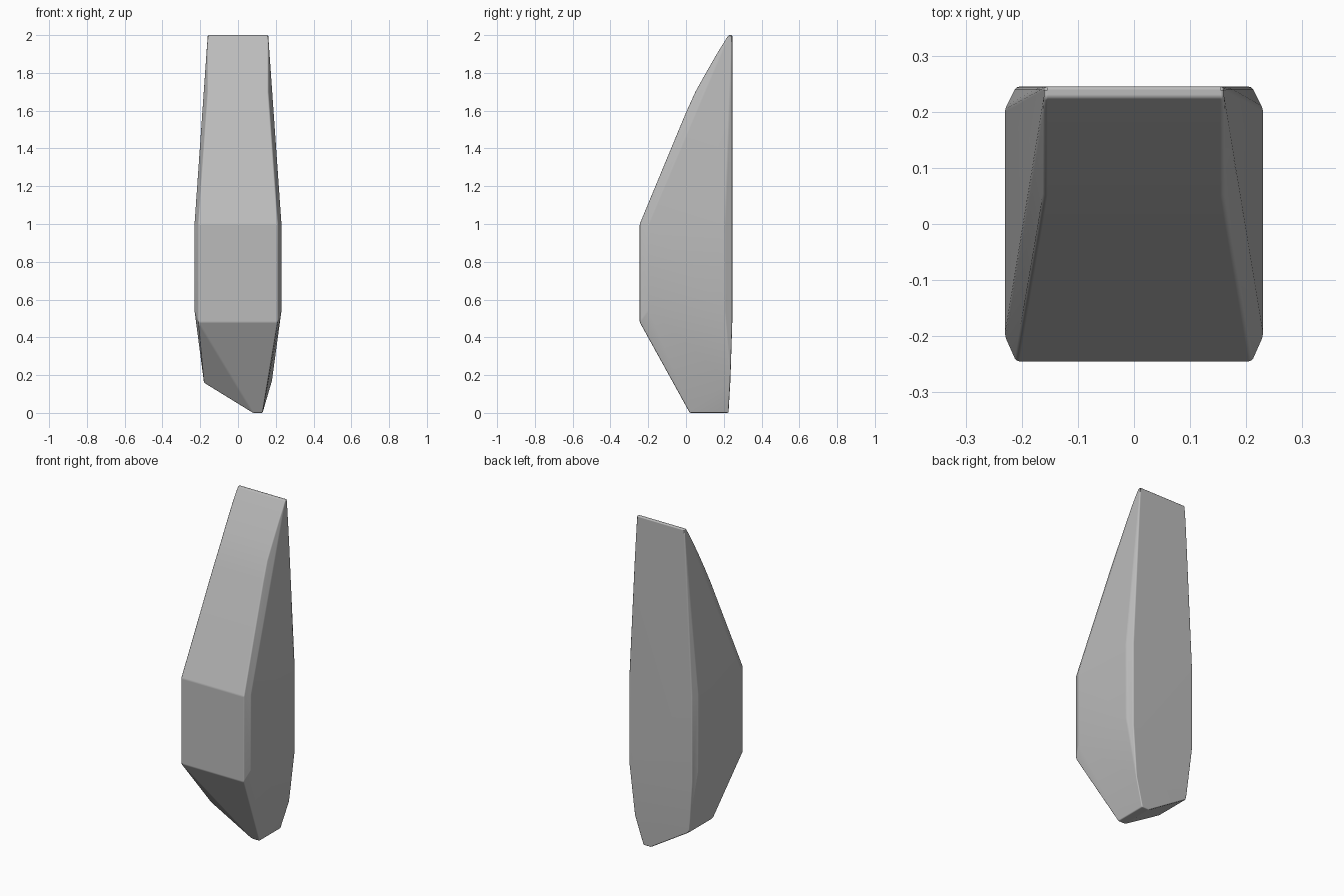
import bpy
import bmesh
import math
from mathutils import Vector

cube = bpy.data.objects.get("Cube")
if cube:
    bpy.data.objects.remove(cube, do_unlink=True)


def ring(z, front, side_front, side_back, back):
    """Chamfered symmetric section; each argument is (half width, y)."""
    half = [front, side_front, side_back, back]
    return ([Vector((x, y, z)) for x, y in half]
            + [Vector((-x, y, z)) for x, y in reversed(half)])


# Shoulder and tip sections of the tapering upper half
shoulder = ring(1.0, (0.21, -0.245), (0.23, -0.2), (0.23, 0.205), (0.21, 0.245))
tip = ring(2.0, (0.16, 0.225), (0.16, 0.225), (0.16, 0.245), (0.16, 0.245))

# Upper half: the front ridge curves back towards the tip
sections = [shoulder]
for z, y in ((1.59, 0.0), (1.7, 0.05), (1.79, 0.1), (1.9, 0.163)):
    section = [a.lerp(b, z - 1.0) for a, b in zip(shoulder, tip)]
    width = max(0.16, 0.21 - 0.05 * (z - 1.0) / 0.7)
    section[0] = Vector((width, y, z))
    section[-1] = Vector((-width, y, z))
    sections.append(section)
sections.append(tip)

# Lower half: faceted hull below the shoulder, cut off at a slant
lower = list(shoulder)
for s in (-1, 1):
    lower += [Vector((s * 0.21, y, 0.48)) for y in (-0.245, 0.245)]
    lower += [Vector((s * 0.23, y, 0.54)) for y in (-0.2, 0.205)]
for x, front, back, z in ((0.13, 0.02, 0.225, 0), (0.08, 0.02, 0.225, 0),
                          (-0.18, 0.0, 0.23, 0.16)):
    lower += [Vector((x, front, z)), Vector((x, back, z))]
lower.append(Vector((0.18, 0.235, 0.17)))

bm = bmesh.new()
bmesh.ops.convex_hull(bm, input=[bm.verts.new(p) for p in lower])
bm.normal_update()
caps = [f for f in bm.faces if all(v.co.z > 0.99 for v in f.verts)]
bmesh.ops.delete(bm, geom=caps, context='FACES')

# Loft the upper sections and close the tip
loops = [[bm.verts.new(p) for p in section] for section in sections]
for a, b in zip(loops, loops[1:]):
    for i in range(len(a)):
        j = (i + 1) % len(a)
        bm.faces.new((a[i], a[j], b[j], b[i]))
bm.faces.new(loops[-1])
bmesh.ops.remove_doubles(bm, verts=bm.verts, dist=0.0005)
bmesh.ops.dissolve_limit(bm, angle_limit=math.radians(0.5),
                         verts=bm.verts, edges=bm.edges)
bmesh.ops.recalc_face_normals(bm, faces=bm.faces)

mesh = bpy.data.meshes.new("stone_shard")
bm.to_mesh(mesh)
bm.free()
shard = bpy.data.objects.new("stone_shard", mesh)
bpy.context.collection.objects.link(shard)

# Plain grey stone
stone = bpy.data.materials.new("grey_stone")
stone.use_nodes = True
colour = (0.5, 0.5, 0.5, 1.0)
stone.diffuse_color = colour
stone.node_tree.nodes["Principled BSDF"].inputs["Base Color"].default_value = colour
mesh.materials.append(stone)

# Slightly softened ridges
for face in mesh.polygons:
    face.use_smooth = True
bevel = shard.modifiers.new("soft_ridges", 'BEVEL')
bevel.width = 0.006
bevel.segments = 2
bevel.limit_method = 'ANGLE'
bevel.angle_limit = math.radians(14)
bevel.harden_normals = True
